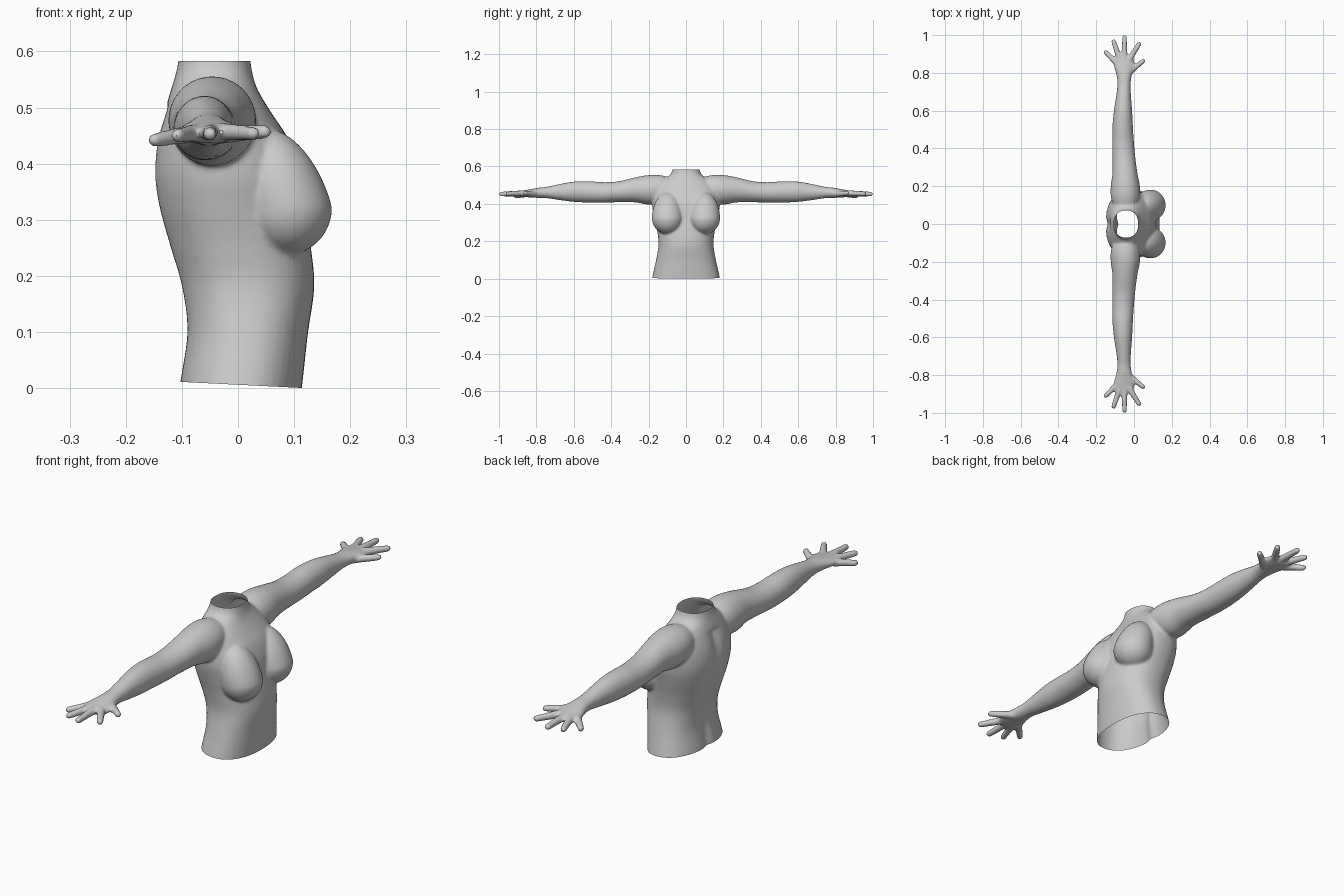
import bpy, bmesh, math
from mathutils import Vector

if "Cube" in bpy.data.objects:
    bpy.data.objects.remove(bpy.data.objects["Cube"])

SEG = 40


def spline(rows, steps=5):
    """Catmull-Rom interpolation of cross-section rows."""
    out = []
    for i in range(len(rows) - 1):
        p = [rows[max(0, min(len(rows) - 1, i + k))] for k in (-1, 0, 1, 2)]
        for s in range(steps):
            t = s / steps
            out.append([0.5 * (2 * b + (c - a) * t + (2 * a - 5 * b + 4 * c - d) * t * t
                               + (3 * b - a - 3 * c + d) * t ** 3) for a, b, c, d in zip(*p)])
    return out + [list(rows[-1])]


def power(v, e):
    return math.copysign(abs(v) ** e, v)


def loft(bm, rings):
    """Skin a closed solid over equal-length rings of points."""
    loops = [[bm.verts.new(p) for p in ring] for ring in rings]
    for a, b in zip(loops, loops[1:]):
        for i in range(len(a)):
            j = (i + 1) % len(a)
            bm.faces.new((a[i], a[j], b[j], b[i]))
    bm.faces.new(loops[0][::-1])
    bm.faces.new(loops[-1])


def finger(bm, a, b, ra, rb):
    """Tapered round-ended rod between two points."""
    d = (b - a).normalized()
    u = d.cross(Vector((0, 0, 1))).normalized()
    w = u.cross(d)
    tilts = [math.radians(k) for k in (-80, -50, -25, 0)]
    stations = [(a + d * ra * math.sin(t), ra * math.cos(t)) for t in tilts]
    stations += [(b - d * rb * math.sin(t), rb * math.cos(t)) for t in reversed(tilts)]
    loft(bm, [[c + r * (u * math.cos(k * math.pi / 8) + w * math.sin(k * math.pi / 8))
               for k in range(16)] for c, r in stations])


bm = bmesh.new()
angles = [2 * math.pi * i / SEG for i in range(SEG)]

# Torso and neck: height, back x, front x, half width
torso = [(-0.03, -0.108, 0.11, 0.188), (0.01, -0.106, 0.115, 0.18), (0.1, -0.094, 0.125, 0.16),
         (0.18, -0.104, 0.136, 0.147), (0.25, -0.124, 0.13, 0.153), (0.32, -0.143, 0.118, 0.168),
         (0.38, -0.151, 0.112, 0.18), (0.44, -0.146, 0.092, 0.178), (0.49, -0.132, 0.06, 0.16),
         (0.53, -0.12, 0.036, 0.12), (0.556, -0.112, 0.027, 0.085), (0.585, -0.106, 0.022, 0.072),
         (0.62, -0.104, 0.022, 0.07)]
rings = []
for z, back, front, w in spline(torso):
    ring = []
    for t in angles:
        x = (back + front) / 2 + (front - back) / 2 * power(math.cos(t), 0.88)
        y = w * power(math.sin(t), 0.88)
        # spine groove
        if math.cos(t) < 0 and z < 0.5:
            x += 0.012 * math.exp(-(y / 0.025) ** 2)
        ring.append((x, y, z))
    rings.append(ring)
loft(bm, rings)

# Arm and palm: distance out, centre x, centre z, half depth, half height
arm = [(0.08, -0.045, 0.485, 0.06, 0.055), (0.14, -0.046, 0.48, 0.076, 0.074),
       (0.2, -0.046, 0.475, 0.077, 0.079), (0.27, -0.048, 0.475, 0.066, 0.067),
       (0.36, -0.054, 0.465, 0.06, 0.056), (0.44, -0.058, 0.461, 0.057, 0.055),
       (0.52, -0.06, 0.464, 0.054, 0.057), (0.6, -0.058, 0.465, 0.048, 0.054),
       (0.68, -0.055, 0.463, 0.039, 0.042), (0.74, -0.053, 0.461, 0.035, 0.031),
       (0.79, -0.052, 0.459, 0.041, 0.027), (0.84, -0.052, 0.456, 0.055, 0.021),
       (0.88, -0.053, 0.454, 0.05, 0.016)]
# Fingers: knuckle x, y, z then tip x, y, z
fingers = [(-0.09, 0.85, 0.452, -0.149, 0.909, 0.442), (-0.076, 0.87, 0.455, -0.108, 0.967, 0.45),
           (-0.051, 0.87, 0.457, -0.05, 0.988, 0.453), (-0.026, 0.87, 0.457, 0.027, 0.953, 0.454),
           (-0.028, 0.80, 0.452, 0.048, 0.863, 0.457)]
for s in (-1, 1):
    loft(bm, [[(cx + rx * math.cos(t), s * y, cz + rz * math.sin(t)) for t in angles]
              for y, cx, cz, rx, rz in spline(arm)])
    for ax, ay, az, bx, by, bz in fingers:
        finger(bm, Vector((ax, s * ay, az)), Vector((bx, s * by, bz)), 0.0165, 0.0125)
    # Breast: a ball drawn out upwards and tucked in toward the chest
    for v in bmesh.ops.create_uvsphere(bm, u_segments=32, v_segments=20, radius=1)["verts"]:
        x, y, z = v.co
        up = max(z, 0)
        v.co = (0.088 + 0.08 * x - 0.035 * up, s * 0.099 + 0.083 * y,
                0.322 + (0.14 if z > 0 else 0.084) * z)

bmesh.ops.recalc_face_normals(bm, faces=bm.faces)
mesh = bpy.data.meshes.new("torso_with_arms")
bm.to_mesh(mesh)
bm.free()
body = bpy.data.objects.new("torso_with_arms", mesh)
bpy.context.collection.objects.link(body)
bpy.context.view_layer.objects.active = body
body.select_set(True)

# Blend the parts into one skin
remesh = body.modifiers.new("blend", "REMESH")
remesh.mode = "VOXEL"
remesh.voxel_size = 0.006
smooth = body.modifiers.new("soften", "SMOOTH")
smooth.factor = 0.5
smooth.iterations = 5
for name in ("blend", "soften"):
    bpy.ops.object.modifier_apply(modifier=name)

# Open the neck and the waist
bm = bmesh.new()
bm.from_mesh(body.data)
for co, no in (((0, 0, 0.583), (0, 0, 1)), ((0, 0, 0.006), (-0.05, 0, -1))):
    bmesh.ops.bisect_plane(bm, geom=bm.verts[:] + bm.edges[:] + bm.faces[:], dist=1e-5,
                           plane_co=co, plane_no=no, clear_outer=True)
bm.to_mesh(body.data)
bm.free()

grey = bpy.data.materials.new("light grey")
grey.diffuse_color = (0.6, 0.6, 0.6, 1)
grey.use_nodes = True
grey.node_tree.nodes["Principled BSDF"].inputs["Base Color"].default_value = grey.diffuse_color
body.data.materials.clear()
body.data.materials.append(grey)
bpy.ops.object.shade_smooth_by_angle(angle=math.radians(50))
